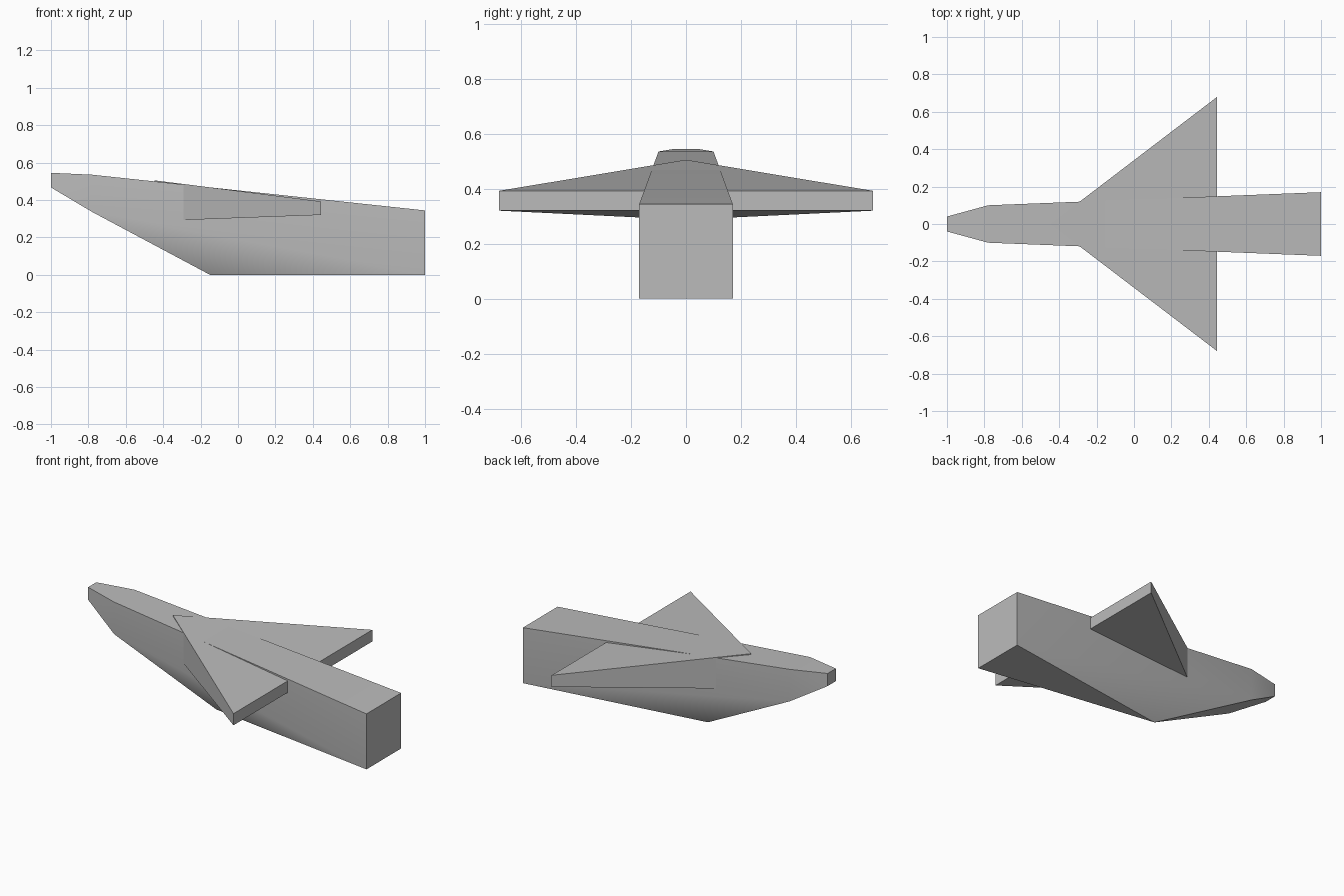
import bpy
import bmesh
import math

cube = bpy.data.objects.get("Cube")
if cube:
    bpy.data.objects.remove(cube, do_unlink=True)

grey = bpy.data.materials.new("hull_grey")
grey.use_nodes = True
COLOUR = (0.5, 0.5, 0.5, 1.0)
grey.diffuse_color = COLOUR
grey.node_tree.nodes["Principled BSDF"].inputs["Base Color"].default_value = COLOUR


def convex_part(name, half_points, smooth_angle=None):
    """Mirror the points across y = 0 and wrap them in a clean convex shell."""
    bm = bmesh.new()
    for x, y, z in half_points:
        for side in ((1, -1) if y else (1,)):
            bm.verts.new((x, side * y, z))
    bmesh.ops.convex_hull(bm, input=bm.verts[:])
    bmesh.ops.dissolve_limit(bm, angle_limit=math.radians(0.5),
                             verts=bm.verts[:], edges=bm.edges[:])
    bmesh.ops.recalc_face_normals(bm, faces=bm.faces[:])
    mesh = bpy.data.meshes.new(name)
    bm.to_mesh(mesh)
    bm.free()
    mesh.materials.append(grey)
    obj = bpy.data.objects.new(name, mesh)
    bpy.context.collection.objects.link(obj)
    if smooth_angle:
        bpy.ops.object.select_all(action='DESELECT')
        obj.select_set(True)
        bpy.context.view_layer.objects.active = obj
        bpy.ops.object.shade_smooth_by_angle(angle=math.radians(smooth_angle))
    return obj


# Fuselage: sections (x, half width, bottom, top) from nose to tail
sections = [
    (-1.0, 0.04, 0.467, 0.545),
    (-0.78, 0.10, 0.336, 0.535),
    (1.0, 0.17, 0.0, 0.344),
]
hull_points = [(x, w, z) for x, w, low, high in sections for z in (low, high)]
hull_points.append((-0.15, 0, 0))  # keel point under the belly
convex_part("fuselage", hull_points, 35)

# Delta wing: one wedge running through the fuselage
wing_points = [
    (-0.447, 0, 0.287), (-0.447, 0, 0.505),
    (0.445, 0.68, 0.32), (0.445, 0.68, 0.392),
]
convex_part("delta_wing", wing_points)
